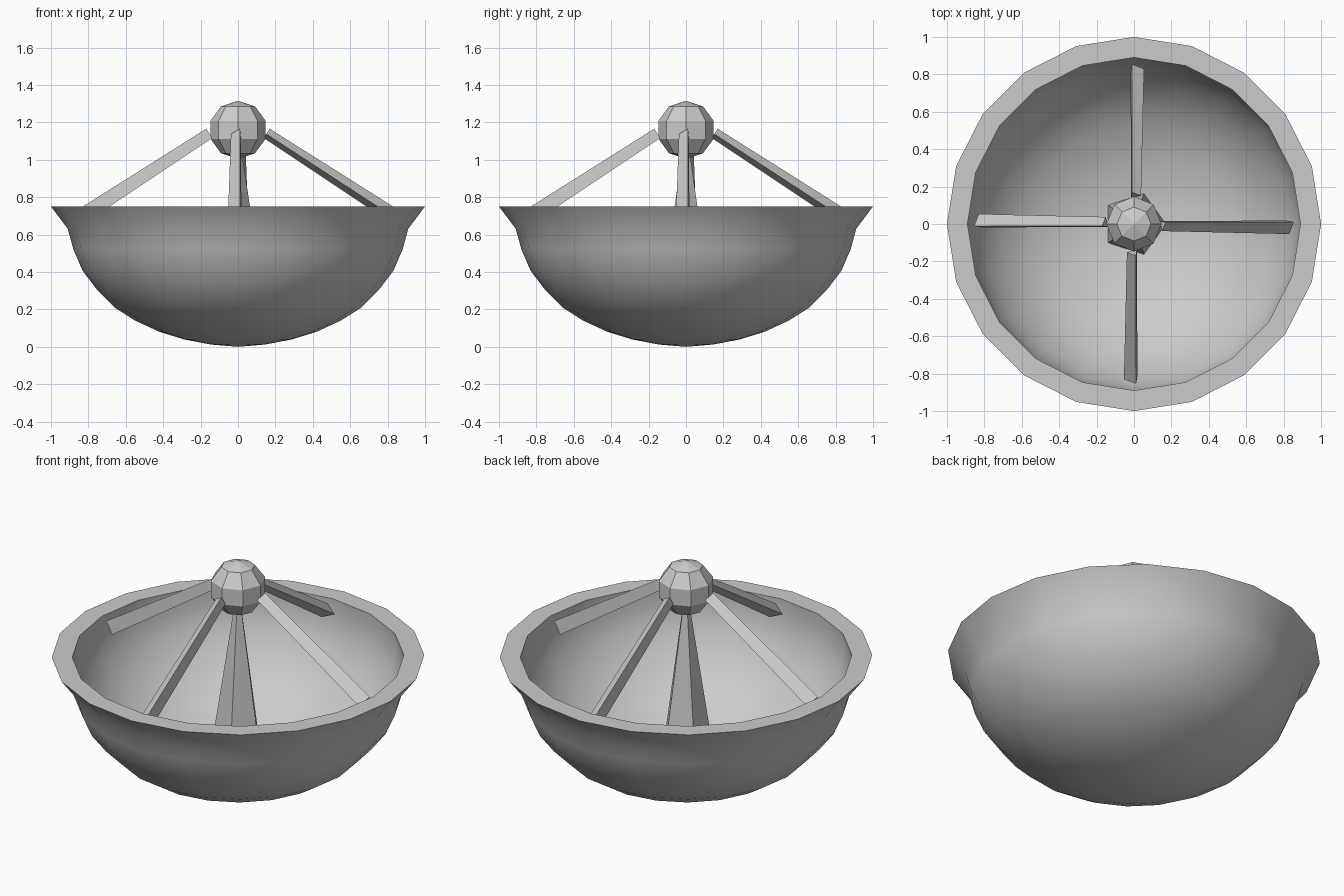
import bpy, bmesh, math
from mathutils import Vector, Matrix

if "Cube" in bpy.data.objects:
    bpy.data.objects.remove(bpy.data.objects["Cube"])


def make(name, bm, smooth=False):
    bmesh.ops.recalc_face_normals(bm, faces=bm.faces[:])
    mesh = bpy.data.meshes.new(name)
    bm.to_mesh(mesh)
    bm.free()
    ob = bpy.data.objects.new(name, mesh)
    bpy.context.collection.objects.link(ob)
    if smooth:
        bpy.ops.object.select_all(action='DESELECT')
        ob.select_set(True)
        bpy.context.view_layer.objects.active = ob
        bpy.ops.object.shade_smooth_by_angle(angle=math.radians(30))
    return ob


def tapered_prism(name, rings):
    """Closed solid from two matching point loops."""
    bm = bmesh.new()
    a, b = [[bm.verts.new(p) for p in ring] for ring in rings]
    n = len(a)
    for i in range(n):
        j = (i + 1) % n
        bm.faces.new((a[i], a[j], b[j], b[i]))
    bm.faces.new(a[::-1])
    bm.faces.new(b)
    return make(name, bm)


# Bowl: 20-sided revolved shell with a flared flat rim
outer = [(0, 0.0), (.145, .012), (.29, .04), (.42, .08), (.55, .14), (.66, .21),
         (.75, .30), (.83, .405), (.88, .52), (.91, .63), (1.0, .75)]
inner = [(.89, .75), (.895, .63), (.865, .525), (.815, .415), (.735, .31),
         (.645, .222), (.54, .153), (.41, .093), (.285, .053), (.14, .025), (0, .015)]
bm = bmesh.new()
vs = [bm.verts.new((r, 0, z)) for r, z in outer + inner]
es = [bm.edges.new(p) for p in zip(vs, vs[1:])]
bmesh.ops.spin(bm, geom=vs + es, cent=(0, 0, 0), axis=(0, 0, 1),
               angle=math.tau, steps=20, use_merge=True)
bmesh.ops.remove_doubles(bm, verts=bm.verts[:], dist=1e-4)
make("bowl", bm, smooth=True)

# Knob: low-poly ball above the bowl
bm = bmesh.new()
bmesh.ops.create_uvsphere(bm, u_segments=8, v_segments=5, radius=.155,
                          matrix=Matrix.Translation((0, 0, 1.16)))
make("knob", bm)

# Centre post: five-sided spike from bowl floor into the knob
tapered_prism("centre_post", [
    [(r * math.cos(k * math.tau / 5), r * math.sin(k * math.tau / 5), z) for k in range(5)]
    for r, z in ((.172, .02), (.012, 1.1))])

# Struts: four tapered three-sided bars from the rim to the knob
low, high = Vector((.832, -.008, .699)), Vector((.153, -.004, 1.14))
d = (low - high).normalized()
side = Vector((0, 1, 0))
up = side.cross(d).normalized()
if up.z < 0:
    up = -up
for i, side_name in enumerate(("right", "back", "left", "front")):
    turn = Matrix.Rotation(i * math.pi / 2, 3, 'Z')
    rings = []
    for c, r in ((low, .046), (high, .034)):
        angles = [math.radians(t) for t in (65, 185, 305)]
        rings.append([turn @ (c + side * r * math.cos(a) + up * r * math.sin(a))
                      for a in angles])
    tapered_prism(side_name + "_strut", rings)
